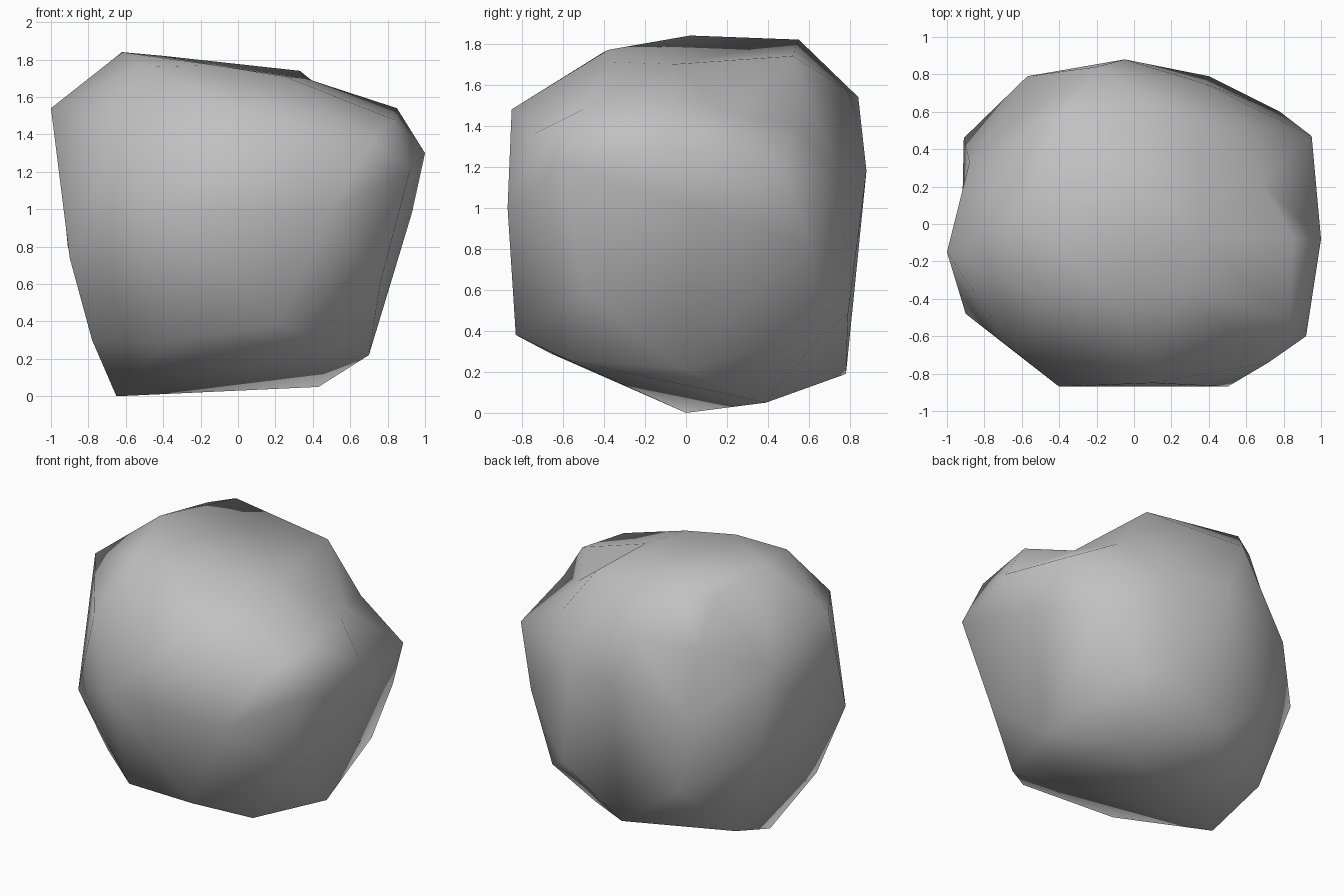
import bpy
import bmesh
from mathutils import Vector

# Remove the default object
default_cube = bpy.data.objects.get("Cube")
if default_cube:
    bpy.data.objects.remove(default_cube, do_unlink=True)

# Boulder corners, grouped from top to bottom
CROWN = [
    (-.62, .02, 1.84), (-.4, .55, 1.82), (-.56, .47, 1.78), (.33, .52, 1.74),
    (.36, -.06, 1.7), (.25, -.35, 1.71), (-.12, -.38, 1.77), (-.5, -.4, 1.76),
]
SHOULDER = [
    (-1, -.15, 1.54), (-.64, -.68, 1.4), (.1, -.85, 1.48), (.72, -.74, 1.36),
    (.83, -.5, 1.48), (.85, -.07, 1.54), (-.2, .84, 1.54), (-.88, .33, 1.3),
]
# Hollows at the two upper rear corners
HOLLOWS = [(.68, .22, 1.46), (.58, .53, 1.41), (-.53, .62, 1.45)]
BELT = [
    (1, -.08, 1.3), (.92, -.6, 1.21), (.5, -.87, 1), (-.4, -.87, 1),
    (-.9, -.48, .74), (-.92, 0, .9), (-.91, .46, .8), (-.57, .79, 1),
    (-.05, .88, 1.18), (.38, .75, 1.15), (.78, .6, .82), (.95, .47, 1.2),
    (.93, .1, .98), (.76, -.5, .6),
]
FOOT = [
    (-.65, 0, 0), (-.78, -.33, .3), (-.38, -.66, .29), (.22, -.83, .38),
    (.52, -.58, .26), (.7, -.02, .22), (.43, .39, .05), (.58, .65, .37),
    (.4, .79, .48), (-.05, .78, .19), (-.68, .42, .15), (-.47, .76, .5),
]


def make_material(name, colour):
    """Flat, matt material with one colour."""
    material = bpy.data.materials.new(name)
    material.use_nodes = True
    material.diffuse_color = colour
    shader = material.node_tree.nodes["Principled BSDF"]
    shader.inputs["Base Color"].default_value = colour
    shader.inputs["Roughness"].default_value = .9
    return material


def make_boulder(name, corners, centre, material):
    """Skin the corners as seen from the centre, so hollows are kept."""
    bm = bmesh.new()
    placed = []
    for corner in corners:
        point = Vector(corner)
        direction = (point - centre).normalized()
        placed.append((bm.verts.new(direction), point))

    # Triangulate on a sphere, then move every corner to its real place
    bmesh.ops.convex_hull(bm, input=bm.verts[:])
    for vert, point in placed:
        vert.co = point
    bmesh.ops.triangulate(bm, faces=bm.faces[:])
    bmesh.ops.recalc_face_normals(bm, faces=bm.faces[:])
    for face in bm.faces:
        face.smooth = True

    mesh = bpy.data.meshes.new(name)
    bm.to_mesh(mesh)
    bm.free()
    mesh.materials.append(material)
    boulder = bpy.data.objects.new(name, mesh)
    bpy.context.collection.objects.link(boulder)
    return boulder


# Single smooth-shaded boulder
stone_grey = make_material("stone grey", (.53, .53, .53, 1))
make_boulder("boulder", CROWN + SHOULDER + HOLLOWS + BELT + FOOT,
             Vector((0, 0, .92)), stone_grey)
